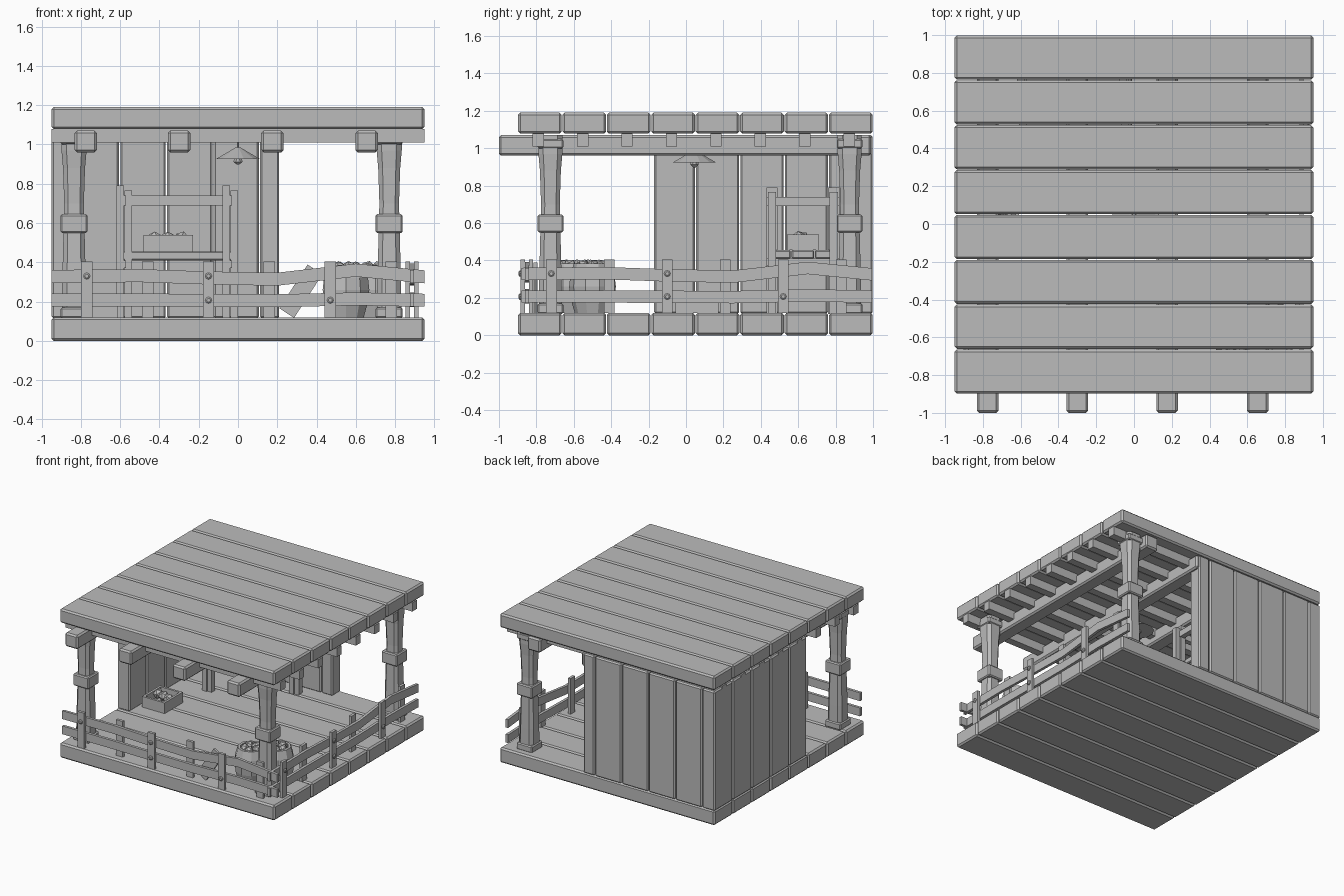
import bpy, bmesh, math, random
from mathutils import Vector, Matrix

if "Cube" in bpy.data.objects:
    bpy.data.objects.remove(bpy.data.objects["Cube"])
random.seed(4)

wood = bpy.data.materials.new("plain_grey")
wood.use_nodes = True
GREY = (0.5, 0.5, 0.5, 1)
wood.diffuse_color = GREY
wood.node_tree.nodes["Principled BSDF"].inputs["Base Color"].default_value = GREY


def finish(name, bm):
    bmesh.ops.recalc_face_normals(bm, faces=bm.faces)
    mesh = bpy.data.meshes.new(name)
    bm.to_mesh(mesh)
    bm.free()
    mesh.materials.append(wood)
    ob = bpy.data.objects.new(name, mesh)
    bpy.context.collection.objects.link(ob)
    return ob


def box(name, x, y, z, bevel=0.0, tilt=0.0):
    """Box from (min, max) ranges, tilted about the y axis."""
    size = Vector((x[1] - x[0], y[1] - y[0], z[1] - z[0]))
    mid = Vector((sum(x), sum(y), sum(z))) / 2
    bm = bmesh.new()
    bmesh.ops.create_cube(bm, size=1)
    bmesh.ops.scale(bm, vec=size, verts=bm.verts)
    if bevel:
        bmesh.ops.bevel(bm, geom=bm.edges[:], offset=bevel, segments=1, affect='EDGES')
    bmesh.ops.rotate(bm, matrix=Matrix.Rotation(tilt, 3, 'Y'), verts=bm.verts)
    bmesh.ops.translate(bm, vec=mid, verts=bm.verts)
    return finish(name, bm)


def loft(name, rings, close=True):
    """Skin a list of equal-length point rings."""
    bm = bmesh.new()
    loops = [[bm.verts.new(p) for p in ring] for ring in rings]
    n = len(loops[0])
    for a, b in zip(loops, loops[1:]):
        for i in range(n):
            j = (i + 1) % n
            bm.faces.new((a[i], a[j], b[j], b[i]))
    if close:
        bm.faces.new(loops[0])
        bm.faces.new(loops[-1])
    return finish(name, bm)


def lathe(name, x, y, profile, sides):
    turn = [2 * math.pi * (i + 0.5) / sides for i in range(sides)]
    return loft(name, [[(x + r * math.cos(a), y + r * math.sin(a), z) for a in turn]
                       for r, z in profile])


def lump(name, x, y, z, r):
    bm = bmesh.new()
    bmesh.ops.create_icosphere(bm, subdivisions=1, radius=r)
    bmesh.ops.rotate(bm, matrix=Matrix.Rotation(random.random() * 3, 3, 'X'), verts=bm.verts)
    bmesh.ops.translate(bm, vec=(x, y, z), verts=bm.verts)
    return finish(name, bm)


# Floor and roof planks, with a purlin below every roof plank
PITCH = 0.2375
for i in range(8):
    y = -0.9 + i * PITCH
    span = (y + 0.002, y + PITCH - 0.002)
    box("floor_plank", (-0.95, 0.95), span, (0, 0.12), 0.012)
    box("roof_plank", (-0.95, 0.95), span, (1.078, 1.19), 0.012)
    box("purlin", (-0.95, 0.95), (y + 0.08, y + 0.14), (1.01, 1.079))

# Main beams running front to back
for x in (-0.775, -0.3, 0.175, 0.655):
    box("roof_beam", (x - 0.057, x + 0.057), (-1, 0.99), (0.96, 1.07), 0.012)

# Side wall and back wall of upright planks
for i in range(5):
    y = 1.0 - i * PITCH
    low = max(y - PITCH + 0.003, -0.17)
    box("side_wall_plank", (-0.95, -0.84), (low, y - 0.003), (0.115, 1.07), 0.01)
for i in range(5):
    x = -0.84 + i * PITCH
    high = min(x + PITCH - 0.003, 0.21)
    box("back_wall_plank", (x + 0.003, high), (0.89, 0.998), (0.115, 1.07), 0.01)


# Flared posts with chamfered corners, collar and foot
def chamfered(x, y, h, z):
    c = h * 0.6
    pts = ((h, -c), (h, c), (c, h), (-c, h), (-h, c), (-h, -c), (-c, -h), (c, -h))
    return [(x + a, y + b, z) for a, b in pts]


POST = ((0.062, 0.12), (0.06, 0.3), (0.055, 0.5), (0.05, 0.7), (0.056, 0.88),
        (0.064, 0.97), (0.064, 1.07))
for x, y in ((-0.835, -0.725), (0.77, -0.725), (0.77, 0.875)):
    loft("post", [chamfered(x, y, h, z) for h, z in POST])
    for low, high in ((0.55, 0.645), (0.115, 0.17), (1.0, 1.05)):
        box("post_collar", (x - 0.069, x + 0.069), (y - 0.069, y + 0.069), (low, high), 0.008)

# Fences: each one is laid out along u, with depth d measured outward
WAVE = ((-0.95, 0), (-0.5, 0.004), (-0.15, -0.008), (0.2, -0.014), (0.6, 0.032), (0.95, -0.002))


def fence(place, start, end, first):
    def slab(name, u, d, z):
        p, q = place(u[0], d[0]), place(u[1], d[1])
        box(name, sorted((p[0], q[0])), sorted((p[1], q[1])), z)

    for base, amount in ((0.328, 1.0), (0.207, 0.2)):
        rings = []
        for u, wave in WAVE:
            u = start + (u + 0.95) / 1.9 * (end - start)
            z = base + wave * amount
            rings.append([(*place(u, d), z + s) for d, s in
                          ((0, -0.033), (0.022, -0.033), (0.022, 0.033), (0, 0.033))])
        loft("fence_rail", rings)
    for i in range(6):
        u = first + i * 0.31
        d = (-0.022, 0) if i % 2 else (0.022, 0.044)
        slab("fence_post", (u - 0.029, u + 0.029), d, (0.12, 0.405))
    for i, z in ((0, 0.33), (1, 0.33), (1, 0.207), (2, 0.207)):
        u = first + i * 0.62
        turn = [k * math.pi / 4 for k in range(8)]
        loft("fence_bolt", [[(*place(u + r * math.cos(a), d), z + r * math.sin(a)) for a in turn]
                            for r, d in ((0.017, 0.04), (0.017, 0.05), (0.01, 0.055))])


fence(lambda u, d: (u, -0.84 - d), -0.95, 0.95, -0.77)
fence(lambda u, d: (0.875 + d, u), -0.88, 0.995, -0.72)

# Loose board leaning behind the front fence
box("loose_board", (0.275, 0.365), (-0.815, -0.795), (0.12, 0.385), 0, math.radians(33))

# Shelf stand: four paired legs, shelf boards and top rails
for x in (-0.62, -0.08):
    for y in (0.43, 0.76):
        box("stand_leg", (x, x + 0.04), (y, y + 0.06), (0.115, 0.79))
        box("stand_leg_inner", (x + 0.042, x + 0.08), (y + 0.008, y + 0.052), (0.115, 0.765))
    box("stand_side_rail", (x + 0.01, x + 0.05), (0.43, 0.82), (0.69, 0.74))
    box("stand_shelf_bearer", (x + 0.01, x + 0.05), (0.43, 0.82), (0.37, 0.41))
for y in (0.44, 0.77):
    box("stand_top_rail", (-0.6, -0.02), (y, y + 0.04), (0.69, 0.74))
for i in range(3):
    y = 0.44 + i * 0.125
    box("stand_shelf_board", (-0.61, -0.01), (y, y + 0.12), (0.41, 0.455), 0.006)


# Open crates with loose contents
def crate(x, y, z, w, d, h):
    t = 0.018
    box("crate_floor", (x - w, x + w), (y - d, y + d), (z, z + t))
    for s in (-1, 1):
        box("crate_side", sorted((x + s * w, x + s * (w - t))), (y - d, y + d), (z, z + h))
        box("crate_end", (x - w, x + w), sorted((y + s * d, y + s * (d - t))), (z, z + h))
    for i in range(3):
        lump("crate_content", x + (i - 1) * w * 0.55, y + random.uniform(-0.3, 0.3) * d,
             z + h * 0.75, 0.04)


crate(-0.355, 0.625, 0.455, 0.125, 0.085, 0.085)
crate(-0.71, 0.06, 0.12, 0.1, 0.115, 0.085)

# Bulging barrels filled with rounded lumps
BARREL = ((0.095, 0.12), (0.118, 0.2), (0.125, 0.26), (0.118, 0.32), (0.1, 0.385), (0.08, 0.385),
          (0.08, 0.36))
for x, y in ((0.55, -0.62), (0.7, -0.5)):
    lathe("barrel", x, y, BARREL, 10)
    for i in range(5):
        a = i * math.tau / 5
        lump("barrel_content", x + 0.048 * math.cos(a), y + 0.048 * math.sin(a), 0.372, 0.036)

# Hanging lamp: cord, shallow shade and bulb
lathe("lamp_cord", 0, 0.045, ((0.006, 0.97), (0.006, 1.07)), 6)
lathe("lamp_shade", 0, 0.045, ((0.112, 0.925), (0.118, 0.925), (0.012, 0.985), (0.01, 0.972)), 12)
lathe("lamp_bulb", 0, 0.045, ((0.008, 0.898), (0.024, 0.912), (0.022, 0.93), (0.012, 0.96)), 8)
